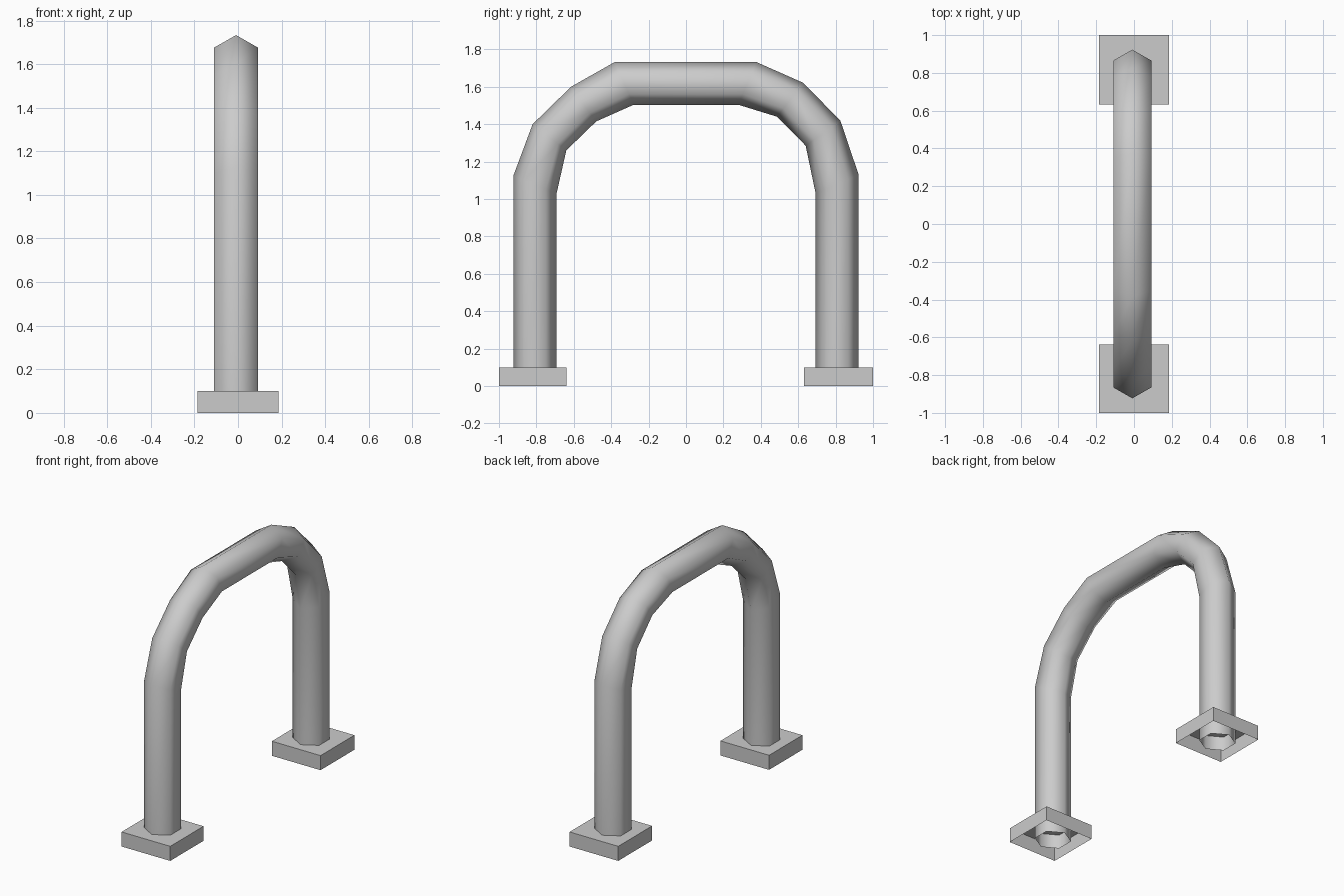
import bpy, bmesh
from math import sin, cos, pi

if "Cube" in bpy.data.objects:
    bpy.data.objects.remove(bpy.data.objects["Cube"])


def make_object(name, bm, smooth=False):
    mesh = bpy.data.meshes.new(name)
    bmesh.ops.recalc_face_normals(bm, faces=bm.faces)
    for f in bm.faces:
        f.smooth = smooth
    bm.to_mesh(mesh)
    bm.free()
    obj = bpy.data.objects.new(name, mesh)
    bpy.context.collection.objects.link(obj)
    return obj


# Bent six-sided tube: each section is an (outer, inner) pair of (y, z) points
SECTIONS = [
    ((-.923, .003), (-.693, .003)),
    ((-.923, 1.125), (-.693, 1.025)),
    ((-.82, 1.40), (-.64, 1.26)),
    ((-.615, 1.60), (-.48, 1.415)),
    ((-.38, 1.733), (-.28, 1.504)),
    ((.375, 1.733), (.28, 1.504)),
    ((.625, 1.622), (.487, 1.44)),
    ((.825, 1.42), (.64, 1.285)),
    ((.923, 1.13), (.693, 1.03)),
    ((.923, .003), (.693, .003)),
]
SIDES, RADIUS, TUBE_X = 6, .116, -.009

bm = bmesh.new()
rings = []
for (oy, oz), (iy, iz) in SECTIONS:
    ring = []
    for k in range(SIDES):
        a = 2 * pi * k / SIDES
        t = (1 + cos(a)) / 2
        ring.append(bm.verts.new((TUBE_X + RADIUS * sin(a),
                                  iy + (oy - iy) * t, iz + (oz - iz) * t)))
    rings.append(ring)
for r, s in zip(rings, rings[1:]):
    for k in range(SIDES):
        n = (k + 1) % SIDES
        bm.faces.new((r[k], r[n], s[n], s[k]))
make_object("tube_arch", bm, smooth=True)


# Square foot plates, open underneath
def foot_plate(name, y0, y1):
    bm = bmesh.new()
    bmesh.ops.create_cube(bm, size=1)
    for v in bm.verts:
        v.co = (v.co.x * .37, (y0 + y1) / 2 + v.co.y * (y1 - y0), (v.co.z + .5) * .1)
    make_obj = make_object(name, bm)
    bm = bmesh.new()
    bm.from_mesh(make_obj.data)
    bottom = [f for f in bm.faces if f.normal.z < -.5]
    bmesh.ops.delete(bm, geom=bottom, context='FACES_ONLY')
    bm.to_mesh(make_obj.data)
    bm.free()


foot_plate("front_foot", -1, -.638)
foot_plate("back_foot", .632, 1)
